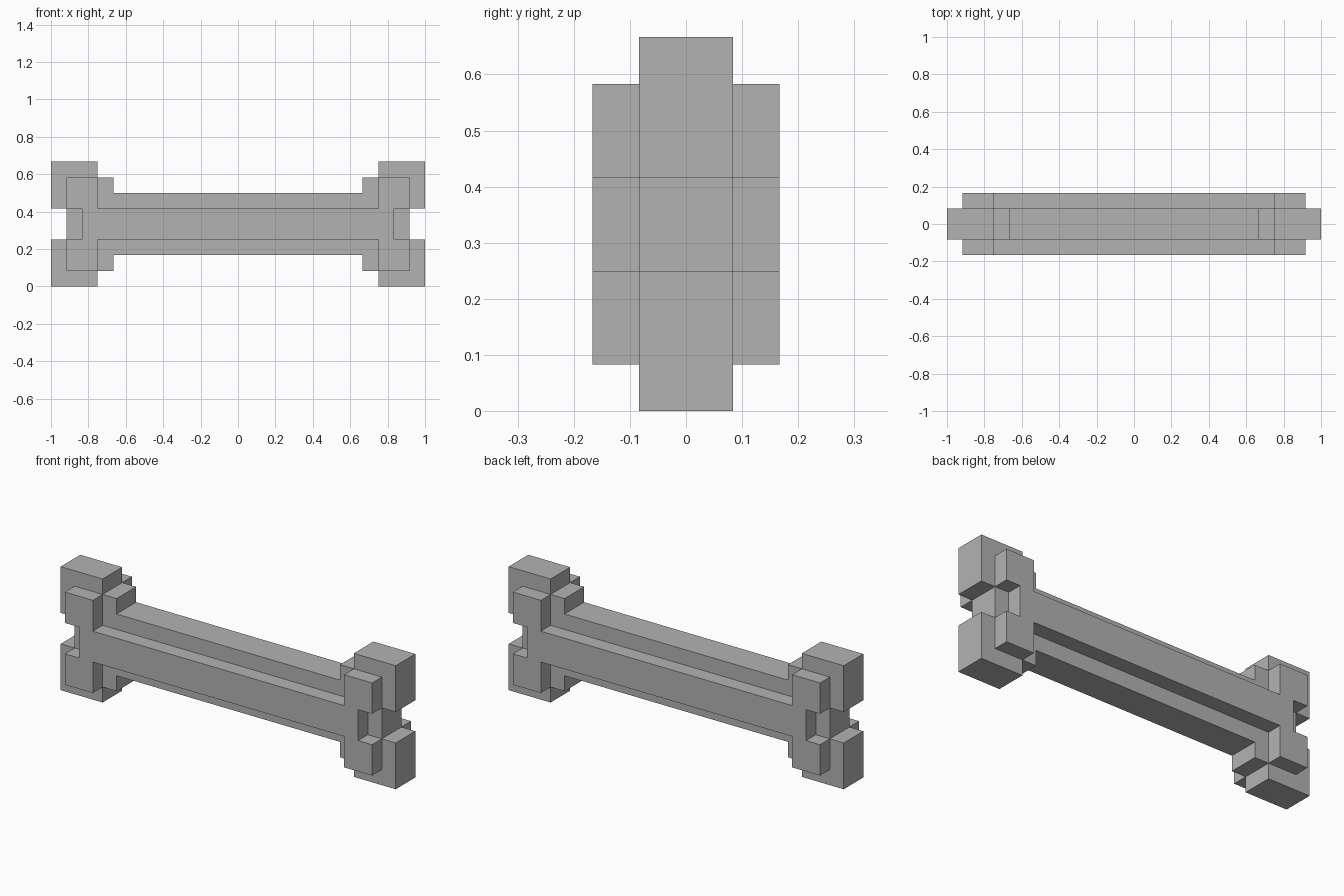
import bpy
import bmesh

cube = bpy.data.objects.get("Cube")
if cube:
    bpy.data.objects.remove(cube, do_unlink=True)

UNIT = 1 / 12      # block size
MID_HEIGHT = 4     # centre height in blocks

# Single plain grey
grey = bpy.data.materials.new("plain grey")
grey.use_nodes = True
colour = (0.45, 0.45, 0.45, 1)
grey.diffuse_color = colour
grey.node_tree.nodes["Principled BSDF"].inputs["Base Color"].default_value = colour


def mirrored_outline(quarter):
    """Full outline from its upper right quarter, in blocks from the centre."""
    right = quarter + [(x, -z) for x, z in reversed(quarter)]
    return right + [(-x, -z) for x, z in quarter] + [(-x, z) for x, z in reversed(quarter)]


def slab(name, quarter, half_depth):
    """Extrude a mirrored outline through the depth."""
    bm = bmesh.new()
    verts = [bm.verts.new((x * UNIT, -half_depth * UNIT, (z + MID_HEIGHT) * UNIT))
             for x, z in mirrored_outline(quarter)]
    face = bm.faces.new(verts)
    extruded = bmesh.ops.extrude_face_region(bm, geom=[face], use_keep_orig=True)
    moved = [g for g in extruded["geom"] if isinstance(g, bmesh.types.BMVert)]
    bmesh.ops.translate(bm, verts=moved, vec=(0, 2 * half_depth * UNIT, 0))
    bmesh.ops.recalc_face_normals(bm, faces=bm.faces[:])
    mesh = bpy.data.meshes.new(name)
    bm.to_mesh(mesh)
    bm.free()
    mesh.materials.append(grey)
    obj = bpy.data.objects.new(name, mesh)
    bpy.context.collection.objects.link(obj)
    return obj


# Tall core with the four square end knobs
slab("bone_core", [(8, 2), (8, 3), (9, 3), (9, 4), (12, 4), (12, 1), (11, 1)], 1)

# Narrower, deeper body that stands out on the front and back
slab("bone_raised_sides", [(9, 1), (9, 3), (11, 3), (11, 1), (10, 1)], 2)
